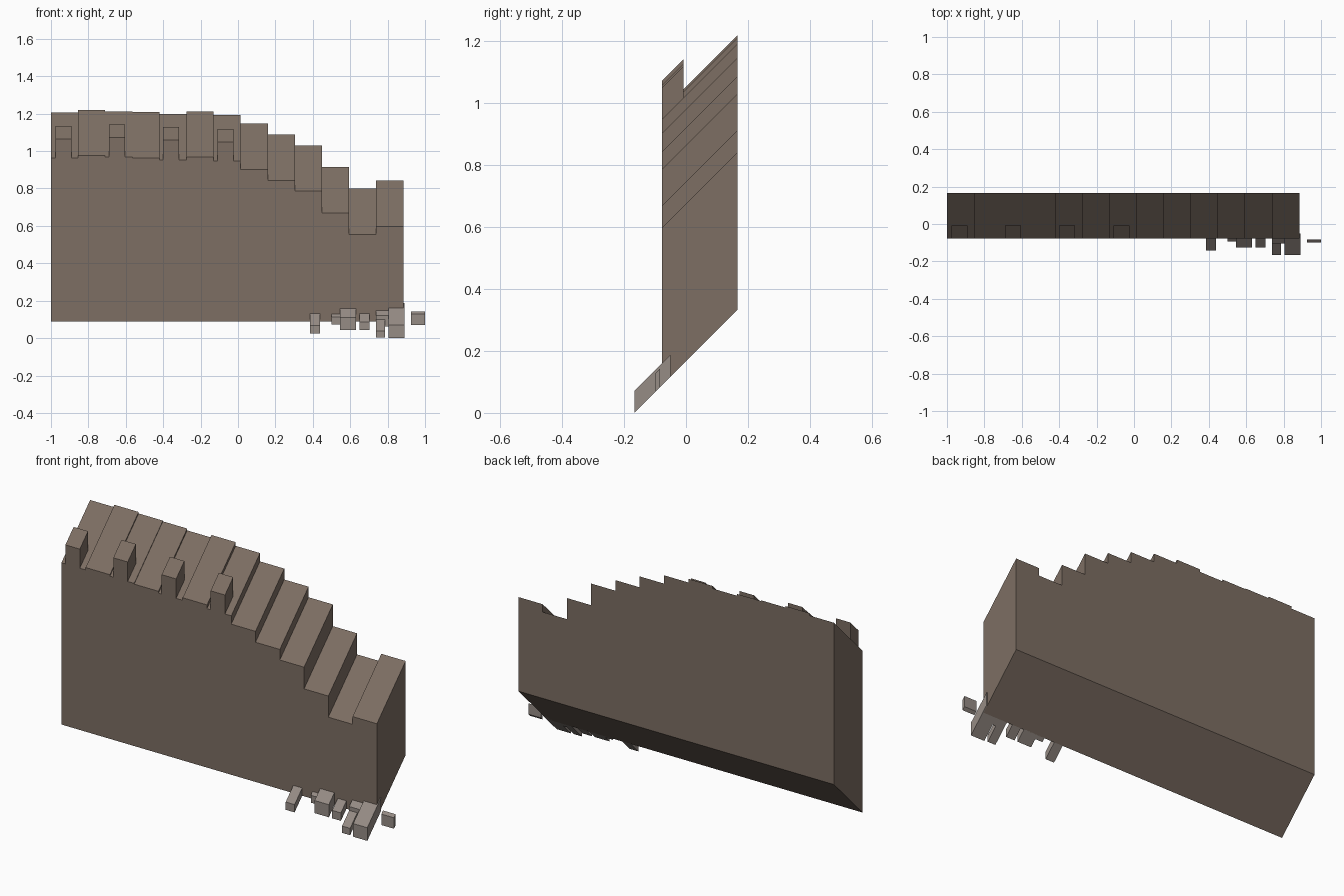
import bpy
import bmesh

cube = bpy.data.objects.get("Cube")
if cube:
    bpy.data.objects.remove(cube, do_unlink=True)


def material(name, color):
    m = bpy.data.materials.new(name)
    m.use_nodes = True
    m.diffuse_color = (*color, 1)
    m.node_tree.nodes["Principled BSDF"].inputs["Base Color"].default_value = (*color, 1)
    return m


STONE = material("brown stone", (0.205, 0.157, 0.125))
RUBBLE = material("pale rubble", (0.305, 0.262, 0.235))

BASE = 0.167      # height of the sloping ground plane at y = 0
FRONT, BACK = -0.078, 0.167


def sheared_prism(name, outline, y0, y1, mat):
    """Extrude an x/height outline from y0 to y1, rising one unit per unit of depth."""
    bm = bmesh.new()
    face = bm.faces.new([bm.verts.new((x, y0, h + y0)) for x, h in outline])
    new = bmesh.ops.extrude_face_region(bm, geom=[face])["geom"]
    depth = y1 - y0
    bmesh.ops.translate(bm, vec=(0, depth, depth),
                        verts=[v for v in new if isinstance(v, bmesh.types.BMVert)])
    bmesh.ops.recalc_face_normals(bm, faces=bm.faces)
    mesh = bpy.data.meshes.new(name)
    bm.to_mesh(mesh)
    bm.free()
    mesh.materials.append(mat)
    obj = bpy.data.objects.new(name, mesh)
    bpy.context.collection.objects.link(obj)
    return obj


def sheared_box(name, x0, x1, y0, y1, low, high, mat):
    outline = [(x0, low), (x1, low), (x1, high), (x0, high)]
    return sheared_prism(name, outline, y0, y1, mat)


# Ruined wall: one solid with a stepped top, listed by column height at the back
tops = [1.207, 1.22, 1.212, 1.208, 1.198, 1.212, 1.192,
        1.147, 1.088, 1.031, 0.914, 0.8, 0.842]
width = 1.884 / len(tops)
outline = [(-1, BASE)]
for i, top in enumerate(tops):
    outline += [(-1 + i * width, top - BACK), (-1 + (i + 1) * width, top - BACK)]
outline.append((-1 + len(tops) * width, BASE))
sheared_prism("wall", outline, FRONT, BACK, STONE)

# Merlons along the front edge
for i, (x, top) in enumerate([(-0.933, 1.143), (-0.647, 1.15), (-0.358, 1.136), (-0.066, 1.127)]):
    sheared_box(f"merlon_{i + 1}", x - 0.043, x + 0.043, FRONT, -0.008, 0.9, top, STONE)

# Fallen stones: x range, y range, thickness
stones = [
    (0.385, 0.438, -0.143, -0.076, 0.042),
    (0.5, 0.548, -0.093, -0.076, 0.04),
    (0.545, 0.63, -0.125, -0.076, 0.068),
    (0.65, 0.702, -0.125, -0.076, 0.043),
    (0.737, 0.785, -0.165, -0.1, 0.037),
    (0.737, 0.812, -0.104, -0.076, 0.058),
    (0.805, 0.889, -0.167, -0.05, 0.071),
    (0.925, 1.0, -0.098, -0.084, 0.059),
]
for i, (x0, x1, y0, y1, thick) in enumerate(stones):
    sheared_box(f"fallen_stone_{i + 1}", x0, x1, y0, y1, BASE, BASE + thick, RUBBLE)
